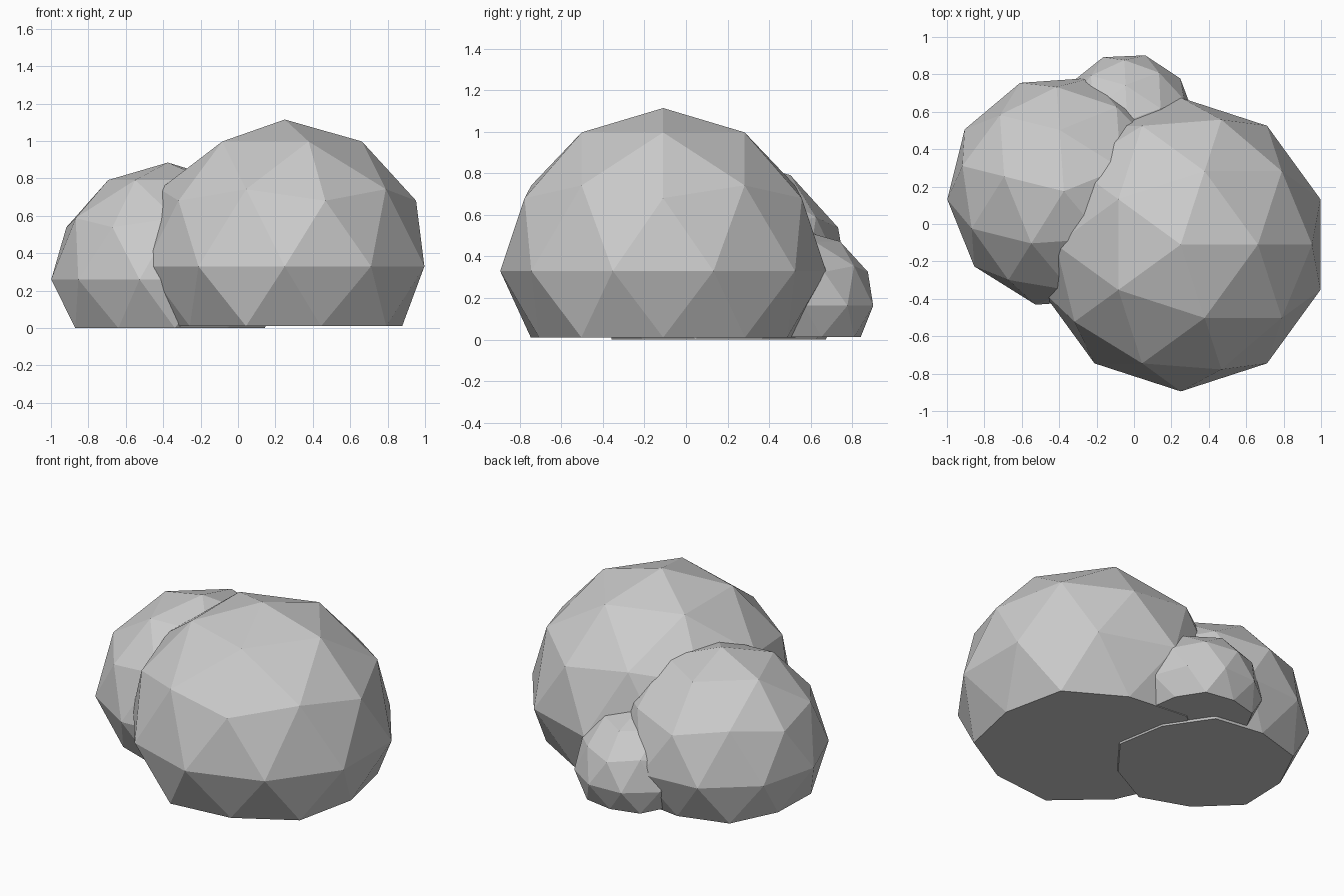
import bpy, bmesh, math
from mathutils import Matrix

if "Cube" in bpy.data.objects:
    bpy.data.objects.remove(bpy.data.objects["Cube"])


def boulder(name, center, radius, turn, base):
    """Low-poly ball whose lower part is pressed into a flat base."""
    bm = bmesh.new()
    bmesh.ops.create_icosphere(bm, subdivisions=2, radius=1)
    flat = (base - center[2]) / radius
    for v in bm.verts:
        if v.co.z < -0.3:
            # Outer base ring tucks slightly inward, all base points go flat
            pull = 0.955 if v.co.z > -0.48 else 0.94
            v.co.x *= pull
            v.co.y *= pull
            v.co.z = flat
    # Merge the flattened triangles into one base face
    base_faces = [f for f in bm.faces if all(abs(v.co.z - flat) < 1e-5 for v in f.verts)]
    bmesh.ops.dissolve_faces(bm, faces=base_faces, use_verts=True)
    bm.transform(Matrix.Translation(center)
                 @ Matrix.Rotation(math.radians(turn), 4, 'Z')
                 @ Matrix.Scale(radius, 4))
    bmesh.ops.recalc_face_normals(bm, faces=bm.faces)
    mesh = bpy.data.meshes.new(name)
    bm.to_mesh(mesh)
    bm.free()
    obj = bpy.data.objects.new(name, mesh)
    bpy.context.collection.objects.link(obj)
    return obj


# Three overlapping lobes
boulder("large_lobe", (0.25, -0.11, 0.33), 0.785, 0, 0.01)
boulder("medium_lobe", (-0.375, 0.175, 0.26), 0.625, 22, 0.0)
boulder("small_lobe", (-0.037, 0.551, 0.163), 0.364, 20.5, 0.013)
